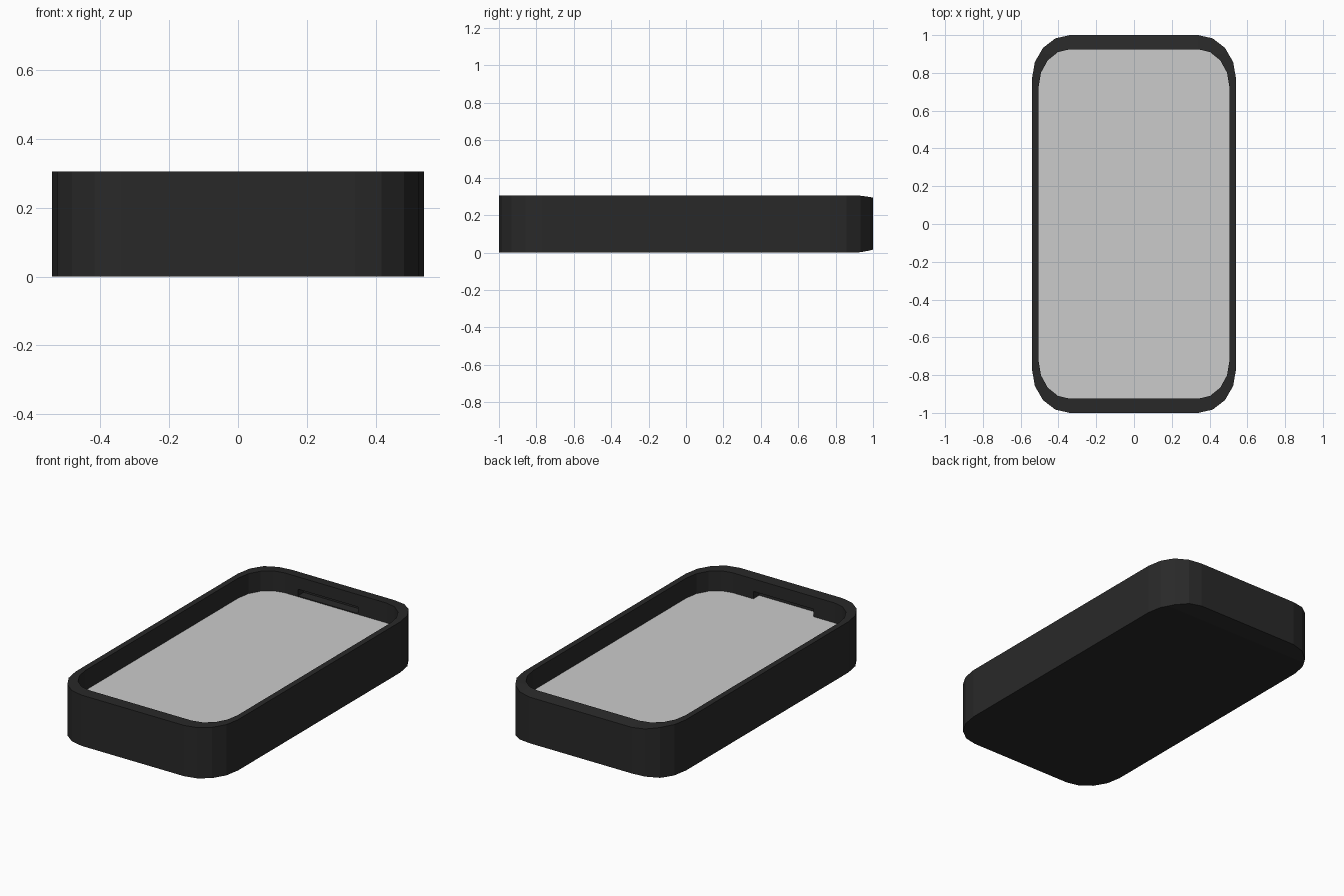
import bpy, bmesh, math

if "Cube" in bpy.data.objects:
    bpy.data.objects.remove(bpy.data.objects["Cube"])

H, FLOOR = 0.305, 0.18


def outline(hx, hy, rx, ry, seg=4):
    """Rectangle with elliptical corners, counter-clockwise."""
    pts = []
    for q in range(4):
        sx = 1 if q in (0, 3) else -1
        sy = 1 if q in (0, 1) else -1
        for i in range(seg + 1):
            a = math.radians(90 * (q + i / seg))
            pts.append((sx * (hx - rx) + rx * math.cos(a),
                        sy * (hy - ry) + ry * math.sin(a)))
    return pts


def to_object(name, bm, mat=None):
    bmesh.ops.recalc_face_normals(bm, faces=bm.faces)
    me = bpy.data.meshes.new(name)
    bm.to_mesh(me)
    bm.free()
    ob = bpy.data.objects.new(name, me)
    bpy.context.collection.objects.link(ob)
    if mat:
        me.materials.append(mat)
    return ob


def ring(bm, pts, z):
    return [bm.verts.new((x, y, z)) for x, y in pts]


def bridge(bm, a, b):
    n = len(a)
    for i in range(n):
        j = (i + 1) % n
        bm.faces.new((a[i], a[j], b[j], b[i]))


black = bpy.data.materials.new("black_plastic")
black.diffuse_color = (0.022, 0.022, 0.022, 1)
black.use_nodes = True
black.node_tree.nodes["Principled BSDF"].inputs["Base Color"].default_value = black.diffuse_color

outer = outline(0.54, 1.0, 0.2, 0.23)
inner = outline(0.505, 0.925, 0.165, 0.2)

# Hollow tray body
bm = bmesh.new()
loops = [ring(bm, outer, 0), ring(bm, outer, H), ring(bm, inner, H), ring(bm, inner, FLOOR)]
for a, b in zip(loops, loops[1:]):
    bridge(bm, a, b)
bm.faces.new(loops[0])
bm.faces.new(loops[-1])
# Slight taper of the back edge, top and bottom
bmesh.ops.bisect_plane(bm, geom=bm.verts[:] + bm.edges[:] + bm.faces[:],
                       plane_co=(0, 0.9, 0), plane_no=(0, 1, 0))
for v in bm.verts:
    t = max(0, (v.co.y - 0.9) / 0.1)
    if v.co.z > H - 0.01:
        v.co.z -= 0.012 * t * t
    elif v.co.z < 0.01:
        v.co.z += 0.016 * t * t
body = to_object("case_body", bm, black)


# Shallow slots in the inner end walls
def slot(name, x0, x1, y0, y1, z0, z1):
    bpy.ops.mesh.primitive_cube_add(size=1, location=((x0 + x1) / 2, (y0 + y1) / 2, (z0 + z1) / 2))
    ob = bpy.context.object
    ob.name = name
    ob.scale = (x1 - x0, y1 - y0, z1 - z0)
    ob.hide_render = True
    ob.display_type = 'WIRE'
    mod = body.modifiers.new(name, 'BOOLEAN')
    mod.operation = 'DIFFERENCE'
    mod.solver = 'EXACT'
    mod.object = ob


slot("back_slot_cutter", -0.25, 0.15, 0.85, 0.98, 0.19, 0.23)
slot("front_slot_cutter", -0.2, 0.2, -0.98, -0.85, 0.183, 0.23)

# Grey screen lying on the tray floor, with a tongue into the front slot
bm = bmesh.new()
pts = outline(0.505, 0.925, 0.165, 0.2)
k = 15  # insert before the last corner, along the front edge
pts[k:k] = [(-0.2, -0.925), (-0.2, -0.98), (0.2, -0.98), (0.2, -0.925)]
low, top = ring(bm, pts, FLOOR - 0.002), ring(bm, pts, FLOOR + 0.005)
bridge(bm, low, top)
bm.faces.new(low)
bm.faces.new(top)
to_object("screen", bm)
